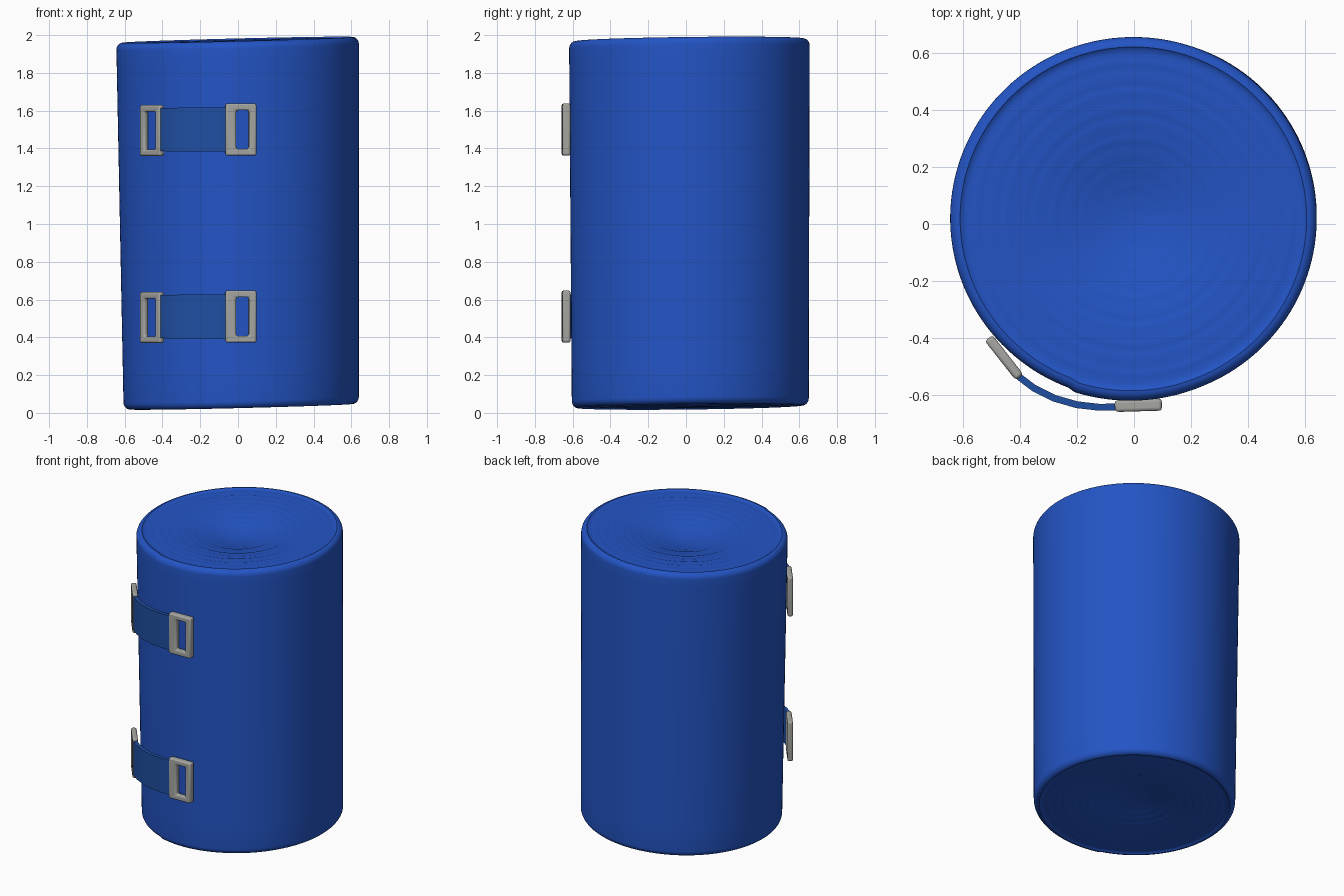
import bpy, bmesh, math
from mathutils import Vector, Matrix

if "Cube" in bpy.data.objects:
    bpy.data.objects.remove(bpy.data.objects["Cube"])


def material(name, color, rough=0.7):
    m = bpy.data.materials.new(name)
    m.use_nodes = True
    m.diffuse_color = (*color, 1)
    b = m.node_tree.nodes["Principled BSDF"]
    b.inputs["Base Color"].default_value = (*color, 1)
    b.inputs["Roughness"].default_value = rough
    return m


BLUE = material("fabric blue", (0.017, 0.09, 0.56))
STRAP = material("strap blue", (0.014, 0.078, 0.36))
GREY = material("clip grey", (0.38, 0.38, 0.36), 0.5)


def finish(name, bm, mat, angle=40):
    bmesh.ops.recalc_face_normals(bm, faces=bm.faces)
    me = bpy.data.meshes.new(name)
    bm.to_mesh(me)
    bm.free()
    me.materials.append(mat)
    ob = bpy.data.objects.new(name, me)
    bpy.context.collection.objects.link(ob)
    bpy.ops.object.select_all(action='DESELECT')
    ob.select_set(True)
    bpy.context.view_layer.objects.active = ob
    bpy.ops.object.shade_smooth_by_angle(angle=math.radians(angle))
    return ob


# Rolled body: rounded rims, dished ends, fine winding ridges
def end_profile(z, sign, dish):
    pts = []
    for i in range(1, 30):
        r = 0.94 * i / 29
        ridge = 0.003 * math.sin(r * 75) * min(1, r * 2)
        pts.append((r, z - sign * (dish * math.exp(-(r / 0.42) ** 2) + 0.006) + sign * ridge))
    for i in range(7):
        a = math.radians(90 - 15 * i)
        pts.append((0.945 + 0.055 * math.cos(a), z + sign * 0.038 * (math.sin(a) - 1)))
    return pts


bottom = end_profile(0.032, -1, 0.05)
top = end_profile(1.975, 1, 0.07)
sides = [(1.0, 0.08 + 0.15 * i) for i in range(1, 13)]
profile = bottom + sides + top[::-1]
SEG = 144
SEAM = math.atan2(-0.6, -0.2)


def body_point(r, z, a):
    t = z / 2
    # overlap step where the outer layer ends
    past = (a - SEAM) % (2 * math.pi)
    r *= 1 + 0.012 * max(0, 1 - past / 0.7) if r > 0.9 else 1
    x = 0.0175 - 0.02 * t + (0.6225 + 0.02 * t) * r * math.cos(a)
    y = 0.025 - 0.005 * t + (0.625 + 0.01 * t) * r * math.sin(a)
    return Vector((x, y, z + 0.025 * x + 0.012 * y))


bm = bmesh.new()
rings = [[bm.verts.new(body_point(r, z, SEAM + 2 * math.pi * (k + 0.01) / SEG))
          for k in range(SEG)] for r, z in profile]
for lo, hi in zip(rings, rings[1:]):
    for k in range(SEG):
        n = (k + 1) % SEG
        bm.faces.new((lo[k], lo[n], hi[n], hi[k]))
bm.faces.new(rings[0])
bm.faces.new(rings[-1])
finish("rolled_body", bm, BLUE)


# Rectangular clip frame with a slot, laid flat against the roll
def clip(name, center, along, width, height, depth, slot, margin):
    bm = bmesh.new()
    w, h, d = width / 2, height / 2, depth / 2
    hz = h - margin

    def loop(u0, u1, v, n):
        return [bm.verts.new((u, n, z)) for u, z in ((u0, -v), (u1, -v), (u1, v), (u0, v))]
    of, inf = loop(-w, w, h, -d), loop(*slot, hz, -d)
    ob_, inb = loop(-w, w, h, d), loop(*slot, hz, d)
    for a, b in ((of, inf), (ob_, inb), (of, ob_), (inf, inb)):
        for i in range(4):
            j = (i + 1) % 4
            bm.faces.new((a[i], a[j], b[j], b[i]))
    ob = finish(name, bm, GREY)
    ob.matrix_world = Matrix.Translation(center) @ Matrix.Rotation(
        math.atan2(along[1], along[0]), 4, 'Z')
    bev = ob.modifiers.new("soft edges", 'BEVEL')
    bev.width = 0.011
    bev.segments = 3
    bev.limit_method = 'ANGLE'


# Elastic strap bowed outward between its two clips
PATH = [(-0.425, -0.505), (-0.40, -0.537), (-0.35, -0.575), (-0.28, -0.61),
        (-0.20, -0.633), (-0.12, -0.642), (-0.04, -0.640)]


def strap(name, zc, height):
    pts = [Vector(p) for p in PATH]
    bm = bmesh.new()
    rows = []
    for i, p in enumerate(pts):
        t = (pts[min(i + 1, len(pts) - 1)] - pts[max(i - 1, 0)]).normalized()
        n = Vector((t.y, -t.x)) * 0.012
        h = height / 2 * (0.97 + 0.03 * i / (len(pts) - 1))
        rows.append([bm.verts.new((p.x + s * n.x, p.y + s * n.y, zc + v * h))
                     for s, v in ((1, -1), (1, 1), (-1, 1), (-1, -1))])
    for a, b in zip(rows, rows[1:]):
        for i in range(4):
            j = (i + 1) % 4
            bm.faces.new((a[i], a[j], b[j], b[i]))
    bm.faces.new(rows[0])
    bm.faces.new(rows[-1])
    finish(name, bm, STRAP)


for label, z in (("upper", 1.5), ("lower", 0.51)):
    strap(label + "_strap", z, 0.235)
    clip(label + "_outer_clip", (-0.455, -0.468, z - 0.005), (0.11, -0.14),
         0.175, 0.27, 0.034, (-0.05, 0.042), 0.035)
    clip(label + "_center_clip", (0.015, -0.635, z), (1, 0.03),
         0.165, 0.275, 0.042, (-0.025, 0.042), 0.035)
